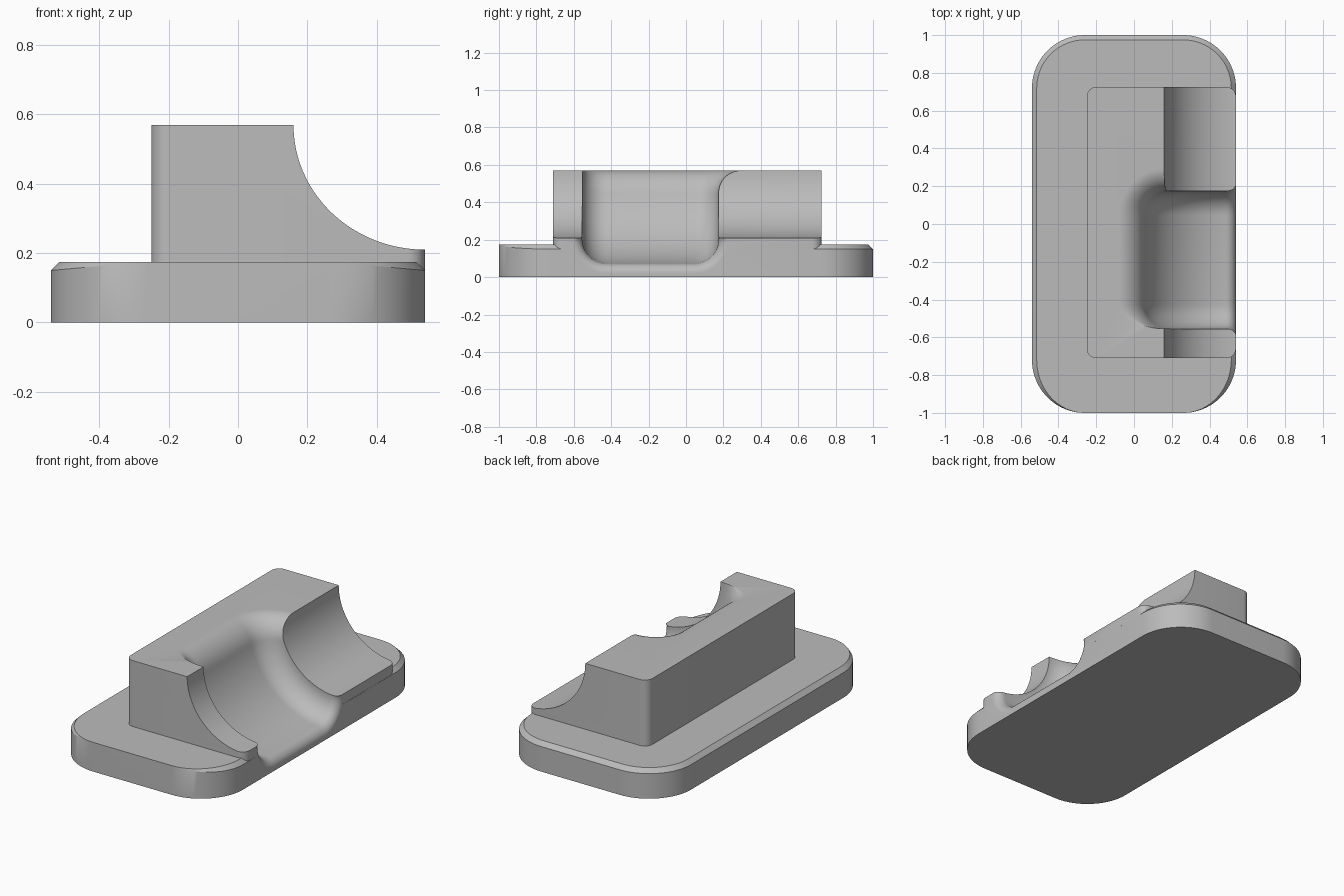
import bpy, bmesh, math

if "Cube" in bpy.data.objects:
    bpy.data.objects.remove(bpy.data.objects["Cube"])

grey = bpy.data.materials.new("plain grey")
grey.use_nodes = True
COLOUR = (0.5, 0.5, 0.5, 1)
grey.diffuse_color = COLOUR
grey.node_tree.nodes["Principled BSDF"].inputs["Base Color"].default_value = COLOUR


def make(name, verts, faces):
    bm = bmesh.new()
    vs = [bm.verts.new(v) for v in verts]
    for f in faces:
        bm.faces.new([vs[i] for i in f])
    bmesh.ops.recalc_face_normals(bm, faces=bm.faces)
    me = bpy.data.meshes.new(name)
    bm.to_mesh(me)
    bm.free()
    ob = bpy.data.objects.new(name, me)
    ob.data.materials.append(grey)
    bpy.context.collection.objects.link(ob)
    return ob


def stack(name, rings):
    """Closed solid through equal-length rings."""
    n = len(rings[0])
    faces = [list(range(n)), list(range((len(rings) - 1) * n, len(rings) * n))]
    for k in range(len(rings) - 1):
        for i in range(n):
            j = (i + 1) % n
            faces.append([k * n + i, k * n + j, (k + 1) * n + j, (k + 1) * n + i])
    return make(name, [p for r in rings for p in r], faces)


def rounded_rect(x0, x1, y0, y1, r, steps):
    """Outline points, each with its outward direction."""
    out = []
    corners = [(x1 - r, y1 - r), (x0 + r, y1 - r), (x0 + r, y0 + r), (x1 - r, y0 + r)]
    for q, (cx, cy) in enumerate(corners):
        for i in range(steps + 1):
            a = (q + i / steps) * math.pi / 2
            c, s = math.cos(a), math.sin(a)
            out.append((cx + r * c, cy + r * s, c, s))
    return out


def boolean(target, tool, operation):
    m = target.modifiers.new("cut", "BOOLEAN")
    m.operation, m.object, m.solver = operation, tool, "EXACT"
    bpy.context.view_layer.objects.active = target
    bpy.ops.object.modifier_apply(modifier=m.name)
    bpy.data.objects.remove(tool)


# Base plate: the chamfer fades away toward the front
TOP, CH = 0.175, 0.025
bottom, rim, inner = [], [], []
for x, y, c, s in rounded_rect(-0.54, 0.54, -1, 1, 0.28, 20):
    s = max(s, 0)
    w = max(CH * math.hypot(c, s), 0.0004)
    bottom.append((x, y, 0))
    rim.append((x, y, TOP - w))
    inner.append((x - CH * c, y - CH * s, TOP))
body = stack("base_with_saddle_block", [bottom, rim, inner])

# Upright block
outline = rounded_rect(-0.25, 0.5395, -0.71, 0.725, 0.05, 8)
block = stack("block", [[(p[0], p[1], z) for p in outline] for z in (0.05, 0.57)])

# Concave ledge cut along the right side
CX, CZ = 0.54, 0.57
section = [(CX - 0.38 * math.cos(a), CZ - 0.36 * math.sin(a))
           for a in [i * math.pi / 80 for i in range(41)]]
section += [(0.8, 0.21), (0.8, 0.8), (0.16, 0.8)]
ledge = stack("ledge_cutter", [[(x, y, z) for x, z in section] for y in (-1, 1)])
boolean(block, ledge, "DIFFERENCE")
boolean(body, block, "UNION")

# Deep pocket: a rounded section swept a quarter turn, flared at both rims
Y0, Y1, R, F = -0.555, 0.175, 0.5, 0.13
profile = []
for q, cy in ((2, Y0 + F), (3, Y1 - F)):
    for i in range(13):
        a = (q + i / 12) * math.pi / 2
        profile.append((cy + F * math.cos(a), R - F - F * math.sin(a),
                        math.cos(a), -math.sin(a)))


def flare(depth, radius):
    t = min(max(1 - depth / radius, 0), 1)
    return radius * (1 - math.sqrt(1 - t * t))


FAR, ROWS = 0.75, 56
rows = []
for k in range(ROWS + 1):
    a = (1 - math.cos(math.pi * k / ROWS)) * math.pi / 4
    row = []
    for y, r, ny, nr in profile:
        top = flare(r * math.cos(a), 0.12)
        side = flare(r * math.sin(a), 0.05)
        r2 = r + nr * (top + side)
        y2 = y + ny * side + max(ny, 0) * top
        row.append((CX - r2 * math.sin(a), y2, CZ - r2 * math.cos(a)))
    rows.append(row)
rows.insert(0, [(FAR, y, z) for x, y, z in rows[0]])
rows.append([(x, y, FAR) for x, y, z in rows[-1]])

n = len(profile)
verts = [p for row in rows for p in row] + [(FAR, Y0, FAR), (FAR, Y1, FAR)]
front, back = len(verts) - 2, len(verts) - 1
faces = []
for k in range(len(rows) - 1):
    a, b = k * n, (k + 1) * n
    faces += [[a + i, a + i + 1, b + i + 1, b + i] for i in range(n - 1)]
    faces += [[front, a, b], [back, a + n - 1, b + n - 1]]
for a in (0, (len(rows) - 1) * n):
    faces.append([front] + list(range(a, a + n)) + [back])
pocket = make("pocket_cutter", verts, faces)
boolean(body, pocket, "DIFFERENCE")

# Smooth curved walls, sharp edges
bpy.ops.object.select_all(action="DESELECT")
body.select_set(True)
bpy.context.view_layer.objects.active = body
bpy.ops.object.shade_smooth_by_angle(angle=math.radians(25))
